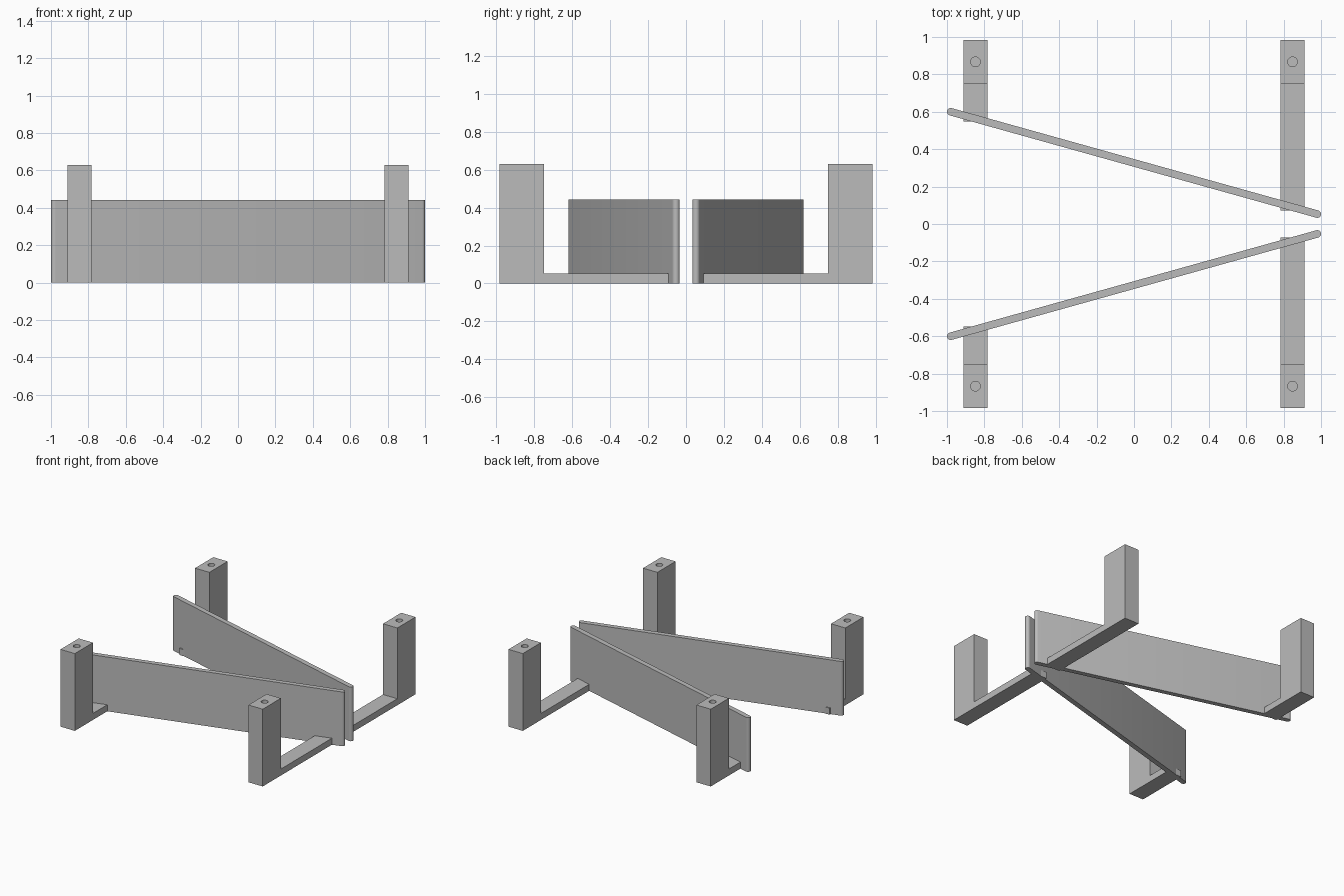
import bpy, bmesh, math
from mathutils import Vector

if "Cube" in bpy.data.objects:
    bpy.data.objects.remove(bpy.data.objects["Cube"], do_unlink=True)

# Single plain grey
GREY = (0.5, 0.5, 0.5, 1)
grey = bpy.data.materials.new("plain grey")
grey.use_nodes = True
grey.diffuse_color = GREY
grey.node_tree.nodes["Principled BSDF"].inputs["Base Color"].default_value = GREY


def extrude(name, outline, offset):
    """Solid made by sweeping a closed outline along an offset."""
    bm = bmesh.new()
    face = bm.faces.new([bm.verts.new(p) for p in outline])
    swept = bmesh.ops.extrude_face_region(bm, geom=[face])["geom"]
    verts = [v for v in swept if isinstance(v, bmesh.types.BMVert)]
    bmesh.ops.translate(bm, vec=offset, verts=verts)
    bmesh.ops.recalc_face_normals(bm, faces=bm.faces)
    mesh = bpy.data.meshes.new(name)
    bm.to_mesh(mesh)
    bm.free()
    mesh.materials.append(grey)
    obj = bpy.data.objects.new(name, mesh)
    bpy.context.collection.objects.link(obj)
    return obj


def activate(obj):
    bpy.ops.object.select_all(action="DESELECT")
    obj.select_set(True)
    bpy.context.view_layer.objects.active = obj


def smooth(obj):
    activate(obj)
    bpy.ops.object.shade_smooth_by_angle(angle=math.radians(35))


def guide_wall(name, side):
    """Slanted upright board with fully rounded ends."""
    radius, height, steps = 0.02, 0.442, 12
    wide, narrow = Vector((-0.98, side * 0.6, 0)), Vector((0.98, side * 0.053, 0))
    run = narrow - wide
    heading = math.atan2(run.y, run.x)
    outline = []
    for centre, start in ((narrow, -math.pi / 2), (wide, math.pi / 2)):
        for i in range(steps + 1):
            a = heading + start + math.pi * i / steps
            outline.append(centre + radius * Vector((math.cos(a), math.sin(a), 0)))
    smooth(extrude(name, outline, (0, 0, height)))


def bracket(name, x, side, inner):
    """L-shaped foot and post with a blind screw hole in the top."""
    half, outer, post, foot, top = 0.0645, 0.984, 0.75, 0.053, 0.63
    profile = [(inner, 0), (outer, 0), (outer, top), (post, top), (post, foot), (inner, foot)]
    obj = extrude(name, [(x - half, side * y, z) for y, z in profile], (2 * half, 0, 0))
    # Screw hole
    ring = [math.tau * i / 32 for i in range(32)]
    cutter = extrude(name + "_hole_cutter",
                     [(x + 0.026 * math.cos(a), side * 0.867 + 0.026 * math.sin(a), top - 0.25)
                      for a in ring], (0, 0, 0.3))
    cut = obj.modifiers.new("screw hole", "BOOLEAN")
    cut.operation, cut.solver, cut.object = "DIFFERENCE", "EXACT", cutter
    activate(obj)
    bpy.ops.object.modifier_apply(modifier=cut.name)
    bpy.data.objects.remove(cutter, do_unlink=True)
    smooth(obj)


# Mirrored pairs: walls and brackets, front and back
for label, side in (("front", -1), ("back", 1)):
    guide_wall(label + "_guide_wall", side)
    bracket(label + "_short_bracket", -0.8475, side, 0.547)
    bracket(label + "_long_bracket", 0.8475, side, 0.073)
